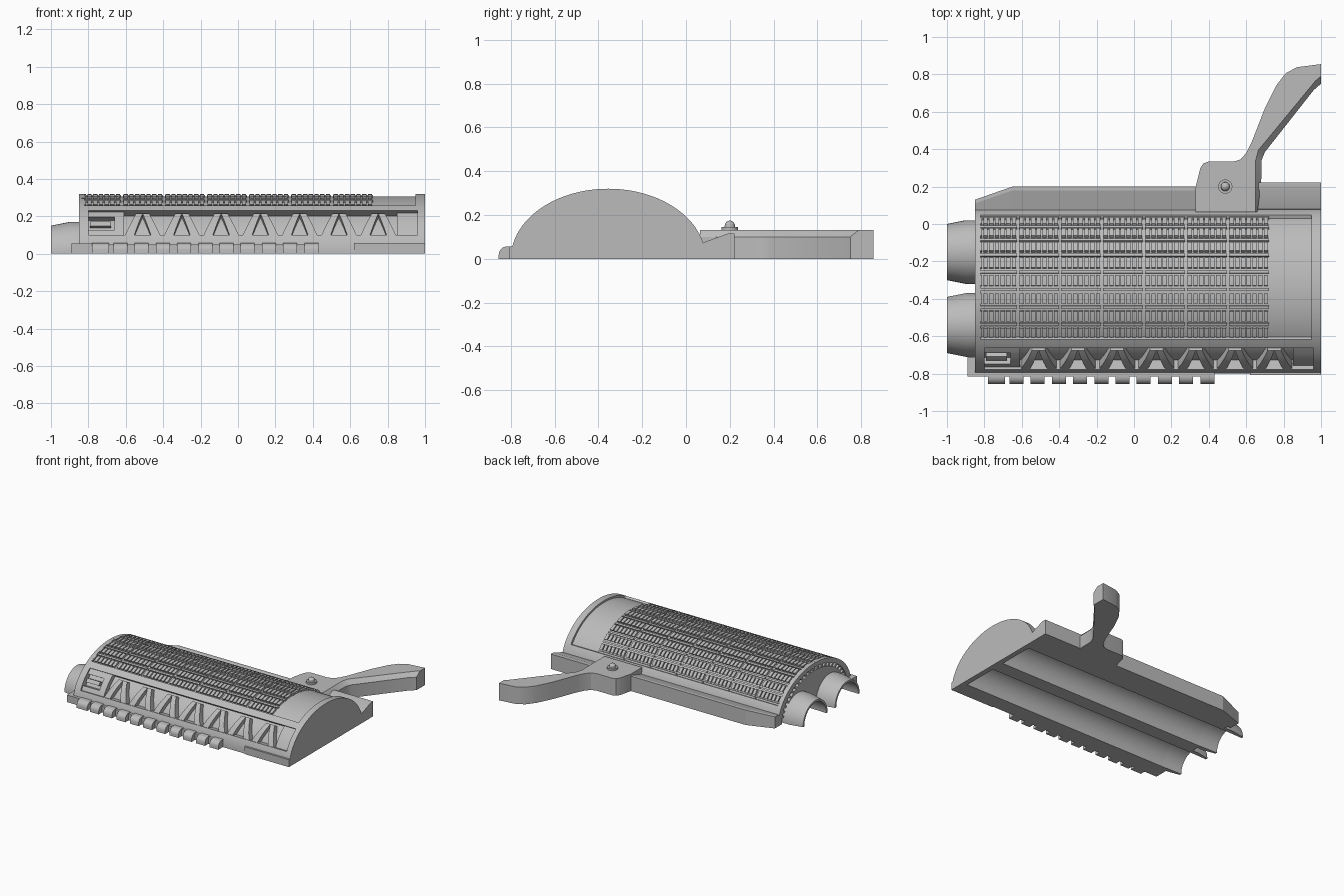
import bpy, bmesh
from math import sin, cos, radians, pi

if "Cube" in bpy.data.objects:
    bpy.data.objects.remove(bpy.data.objects["Cube"])

grey = bpy.data.materials.new("plain_grey")
grey.use_nodes = True
COLOUR = (0.5, 0.5, 0.5, 1)
grey.diffuse_color = COLOUR
grey.node_tree.nodes["Principled BSDF"].inputs["Base Color"].default_value = COLOUR

CY, RY, RZ = -0.355, 0.445, 0.32      # dome centre and radii
TUBES = (-0.15, -0.54)                # centres of the twin channels
GRID = (25, 126)                      # angular range of the top panel
SIDE = (134, 162)                     # angular range of the truss window


def finish(name, bm, smooth=True):
    bmesh.ops.recalc_face_normals(bm, faces=bm.faces)
    mesh = bpy.data.meshes.new(name)
    bm.to_mesh(mesh)
    bm.free()
    mesh.materials.append(grey)
    ob = bpy.data.objects.new(name, mesh)
    bpy.context.collection.objects.link(ob)
    if smooth:
        bpy.ops.object.select_all(action='DESELECT')
        ob.select_set(True)
        bpy.context.view_layer.objects.active = ob
        bpy.ops.object.shade_smooth_by_angle(angle=radians(30))
    return ob


def loft(bm, rings):
    rows = [[bm.verts.new(p) for p in ring] for ring in rings]
    n = len(rows[0])
    for a, b in zip(rows, rows[1:]):
        for i in range(n):
            j = (i + 1) % n
            bm.faces.new((a[i], a[j], b[j], b[i]))
    bm.faces.new(rows[0])
    bm.faces.new(rows[-1])


def prism_x(name, outline, x0, x1):
    bm = bmesh.new()
    loft(bm, [[(x, y, z) for y, z in outline] for x in (x0, x1)])
    return finish(name, bm)


def box(bm, x0, x1, y0, y1, z0, z1):
    loft(bm, [[(x0, y0, z), (x1, y0, z), (x1, y1, z), (x0, y1, z)] for z in (z0, z1)])


def dome(t, s=1.0):
    return CY + RY * s * cos(radians(t)), RZ * s * sin(radians(t))


def section(scale=1.0, recess=(), channels=True):
    """Body cross-section with stepped recesses above and channels below."""
    pts, t = [], 0
    stops = sorted({*range(0, 181, 3), *(v for (a, b), _ in recess for v in (a, b))})
    for t in stops:
        sides = []
        for e in (-0.01, 0.01):
            s = next((r for (a, b), r in recess if a < t + e < b), scale)
            if s not in sides:
                sides.append(s)
        pts += [dome(t, s) for s in sides]
    if channels:
        for c in reversed(TUBES):
            pts += [(c - 0.14 * cos(pi * i / 20), 0.14 * sin(pi * i / 20)) for i in range(21)]
    return pts


def plate(bm, low, high, t0, t1, s0, s1, n=1):
    """Block following the dome; low and high are its x spans at t0 and t1."""
    rings = []
    for i in range(n + 1):
        f = i / n
        t = t0 + (t1 - t0) * f
        xa, xb = (low[k] + (high[k] - low[k]) * f for k in (0, 1))
        rings.append([(x, *dome(t, s)) for x, s in ((xa, s0), (xb, s0), (xb, s1), (xa, s1))])
    loft(bm, rings)


# Domed body in stepped lengths
top, side = (GRID, 0.955), (SIDE, 0.88)
prism_x("body_end_core", section(0.82), -0.85, -0.82)
prism_x("body_end_band", section(1, [top]), -0.82, -0.8)
prism_x("body_main", section(1, [top, side]), -0.8, 0.95)
prism_x("body_window_end", section(1, [side]), 0.95, 0.96)
prism_x("body_end_cap", section(1, channels=False), 0.96, 1)

# Arched rim on the open end, with ribs in its slot
bm = bmesh.new()
plate(bm, (-0.85, -0.82), (-0.85, -0.82), 0, 180, 0.9, 1, 60)
finish("end_rim", bm)
bm = bmesh.new()
for k in range(23):
    plate(bm, (-0.845, -0.82), (-0.845, -0.82), 8 + k * 7.3, 11 + k * 7.3, 0.8, 0.92)
finish("end_ribs", bm, False)

# Grille: seven groups of raised cells with bars between the rows
bm = bmesh.new()
STEP = (GRID[1] - GRID[0]) / 8
for g in range(7):
    gx = -0.84 + g * 0.2245
    for r in range(8):
        t = GRID[0] + r * STEP
        plate(bm, (gx, gx + 0.214), (gx, gx + 0.214), t + 0.3, t + 2.4, 0.94, 0.985)
        for c in range(7):
            span = (gx + 0.004 + c * 0.0305, gx + 0.027 + c * 0.0305)
            plate(bm, span, span, t + 4, t + STEP - 1.4, 0.94, 1, 2)
finish("grille_cells", bm, False)

# Truss legs and blocks inside the side window
bm = bmesh.new()
for k in range(7):
    x = -0.51 + k * 0.21
    for m in (-1, 1):
        plate(bm, (x + m * 0.095, x + m * 0.045), (x + m * 0.035, x), 162, 137, 0.86, 0.985, 3)
finish("truss_legs", bm)
bm = bmesh.new()
for span, t0, t1, s in (((-0.8, -0.61), 134, 141, 0.97), ((-0.8, -0.61), 156, 162, 0.97),
                        ((-0.66, -0.61), 141, 156, 0.97), ((-0.79, -0.68), 146, 151, 0.96),
                        ((0.85, 0.96), 134, 162, 0.95)):
    plate(bm, span, span, t0, t1, 0.86, s, 3)
finish("window_blocks", bm)

# Twin half tubes
for name, c in zip(("back_tube", "front_tube"), TUBES):
    bm = bmesh.new()
    shape = ((-0.83, 0.17), (-0.9, 0.17), (-1, 0.15), (-1, 0.135), (-0.83, 0.14))
    loft(bm, [[(x, c + r * cos(pi * i / 32), r * sin(pi * i / 32)) for x, r in shape]
              for i in range(33)])
    finish(name, bm)

# Front accessory rail with rounded teeth
bm = bmesh.new()
box(bm, -0.78, 0.43, -0.815, -0.77, 0, 0.05)
box(bm, -0.89, -0.78, -0.815, -0.71, 0, 0.055)
box(bm, 0.62, 1, -0.807, -0.76, 0, 0.057)
finish("front_rail_base", bm, False)
bm = bmesh.new()
tooth = [(-0.79, 0), (-0.855, 0)] + [
    (-0.815 - 0.04 * cos(pi * i / 12), 0.02 + 0.037 * sin(pi * i / 12)) for i in range(7)] + [(-0.79, 0.057)]
for k in range(11):
    x = -0.78 + k * 0.1135
    loft(bm, [[(v, y, z) for y, z in tooth] for v in (x, x + (0.09 if k == 0 else 0.075))])
finish("front_rail_teeth", bm)

# Back rail, tapering at the open end
bm = bmesh.new()
loft(bm, [[(x, y0, 0), (x, y0, 0.075), (x, y1 - 0.02, z), (x, y1, z), (x, y1, 0)]
          for x, y0, y1, z in ((-0.85, 0.05, 0.13, 0.09), (-0.65, 0.05, 0.2, 0.115), (0.6, 0.05, 0.2, 0.115))])
finish("back_rail", bm, False)
prism_x("back_rail_end", [(0.05, 0), (0.08, 0.075), (0.19, 0.115), (0.222, 0.115), (0.222, 0)], 0.6, 1)

# Curved lever with a chamfered inner edge
outer = [(0.33, 0.065), (0.33, 0.2), (0.355, 0.3), (0.37, 0.323), (0.395, 0.333), (0.53, 0.333),
         (0.57, 0.345), (0.6, 0.38), (0.63, 0.44), (0.7, 0.62), (0.76, 0.74), (0.81, 0.805),
         (0.87, 0.838), (1, 0.855)]
inner_low = [(1, 0.75), (0.96, 0.715), (0.7, 0.385), (0.682, 0.34), (0.68, 0.22), (0.66, 0.065)]
inner_top = [(1, 0.79), (0.97, 0.765), (0.665, 0.395), (0.65, 0.34), (0.65, 0.22), (0.65, 0.065)]
bm = bmesh.new()
loft(bm, [[(x, y, z) for x, y in outer + inner]
          for z, inner in ((0, inner_low), (0.1, inner_low), (0.132, inner_top))])
finish("lever", bm)

# Pivot washer and domed bolt
bm = bmesh.new()
bolt = ((0.12, 0.038), (0.146, 0.038), (0.146, 0.024), (0.16, 0.022), (0.17, 0.014), (0.174, 0.004))
loft(bm, [[(0.488 + r * cos(pi * i / 12), 0.2 + r * sin(pi * i / 12), z) for i in range(24)]
          for z, r in bolt])
finish("pivot_bolt", bm)
